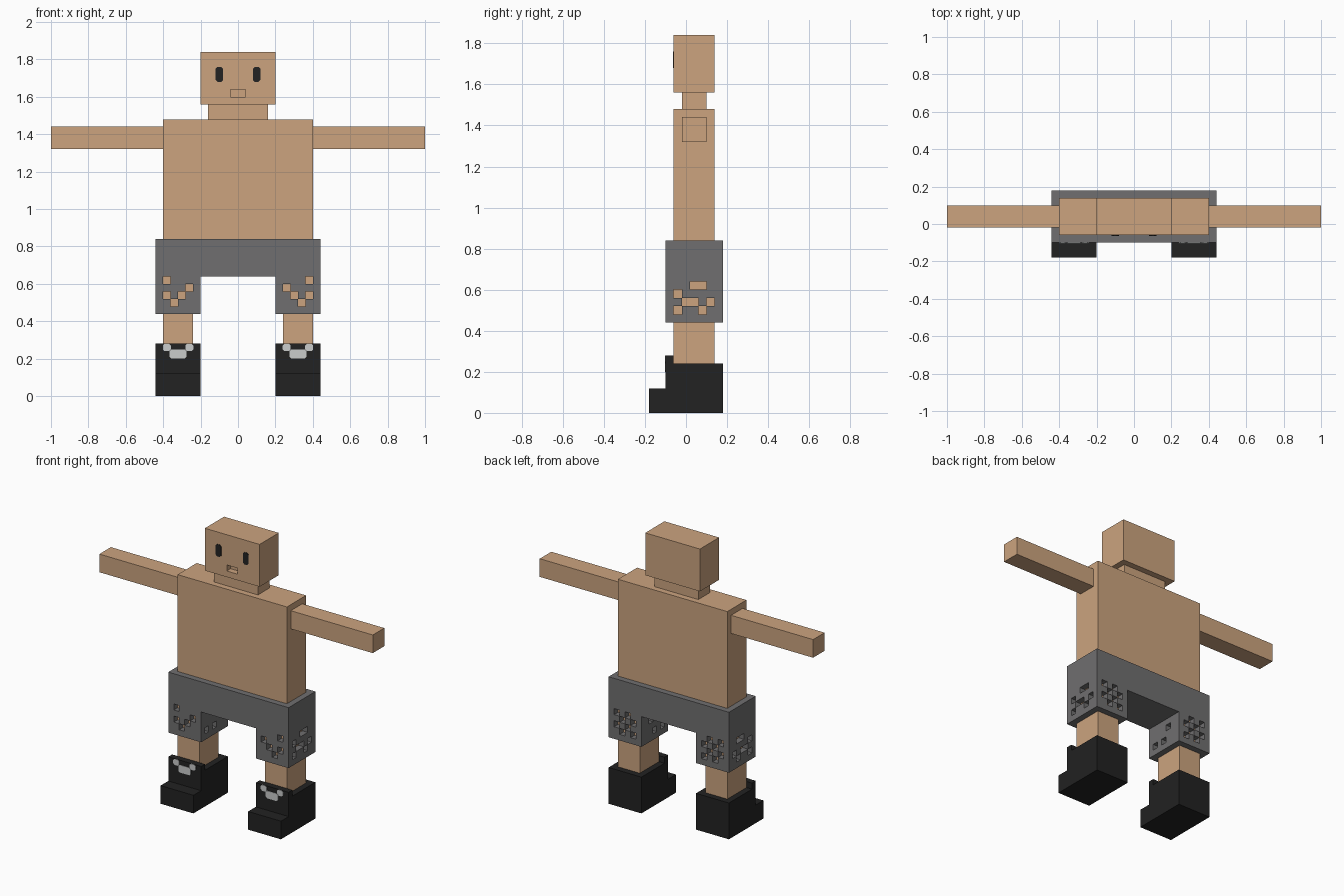
import bpy, bmesh
from itertools import product
from mathutils import Vector

if "Cube" in bpy.data.objects:
    bpy.data.objects.remove(bpy.data.objects["Cube"])

U = 0.04  # block unit


def material(name, srgb):
    m = bpy.data.materials.new(name)
    lin = [((c / 255 + 0.055) / 1.055) ** 2.4 for c in srgb]
    m.diffuse_color = (*lin, 1)
    m.use_nodes = True
    m.node_tree.nodes["Principled BSDF"].inputs["Base Color"].default_value = m.diffuse_color
    return m


SKIN = material("tan skin", (204, 164, 127))
GREY = material("grey cloth", (112, 111, 112))
BLACK = material("black", (34, 34, 34))
LACE = material("light grey", (202, 204, 204))


def finish(name, bm, mat):
    mesh = bpy.data.meshes.new(name)
    bm.to_mesh(mesh)
    bm.free()
    mesh.materials.append(mat)
    ob = bpy.data.objects.new(name, mesh)
    bpy.context.collection.objects.link(ob)
    return ob


def box(name, x, y, z, mat):
    bm = bmesh.new()
    bmesh.ops.create_cube(bm, size=1)
    for v in bm.verts:
        v.co = [a + (c + 0.5) * (b - a) for c, (a, b) in zip(v.co, (x, y, z))]
    return finish(name, bm, mat)


def cells(x, y, z):
    return set(product(range(*x), range(*y), range(*z)))


def blocks(name, solid, core, mat):
    """Skin the outside of a set of unit blocks; faces against the core are left out."""
    bm = bmesh.new()
    for c in solid:
        for axis, side in product(range(3), (0, 1)):
            n = list(c)
            n[axis] += 2 * side - 1
            if tuple(n) in solid or tuple(n) in core:
                continue
            a, b = (axis + 1) % 3, (axis + 2) % 3
            quad = []
            for da, db in ((0, 0), (1, 0), (1, 1), (0, 1)):
                p = list(c)
                p[axis] += side
                p[a] += da
                p[b] += db
                quad.append(bm.verts.new((p[0] * U, p[1] * U - 0.10, p[2] * U)))
            bm.faces.new(quad if side else quad[::-1])
    bmesh.ops.remove_doubles(bm, verts=bm.verts, dist=0.001)
    bmesh.ops.dissolve_limit(bm, angle_limit=0.01, verts=bm.verts, edges=bm.edges)
    return finish(name, bm, mat)


def plate(name, cx, cz, w, h, y, mat, cut=0.01, t=0.003):
    """Thin chamfered plate on a front-facing surface."""
    bm = bmesh.new()
    a, b = w / 2, h / 2
    pts = [(-a + cut, -b), (a - cut, -b), (a, -b + cut), (a, b - cut),
           (a - cut, b), (-a + cut, b), (-a, b - cut), (-a, -b + cut)]
    f = bm.faces.new([bm.verts.new((cx + px, y, cz + pz)) for px, pz in pts])
    ext = bmesh.ops.extrude_face_region(bm, geom=[f])
    for v in ext["geom"]:
        if isinstance(v, bmesh.types.BMVert):
            v.co += Vector((0, -t, 0))
    bmesh.ops.recalc_face_normals(bm, faces=bm.faces)
    return finish(name, bm, mat)


# Upper body
box("torso", (-0.40, 0.40), (-0.06, 0.14), (0.68, 1.48), SKIN)
box("neck", (-0.16, 0.16), (-0.02, 0.10), (1.48, 1.56), SKIN)

# Head with recessed mouth
head = cells((-5, 5), (1, 6), (39, 46)) - cells((-1, 1), (1, 2), (40, 41))
blocks("head", head, set(), SKIN)

# Hole patterns in the trouser legs
front = [(9, 15), (6, 14), (7, 13), (9, 13), (8, 12)]
outer = [(3, 15), (4, 15), (1, 14), (2, 13), (3, 13), (5, 13), (1, 12), (4, 12)]
inner = [(4, 14), (1, 12), (3, 12)]
back = [(i, k) for i in range(6, 10) for k in range(12, 16) if (i + k) % 2 == 0]
holes = ({(i, 0, k) for i, k in front} | {(i, 6, k) for i, k in back}
         | {(10, j, k) for j, k in outer} | {(5, j, k) for j, k in inner})
leg_cloth = cells((5, 11), (0, 7), (11, 16)) - holes
leg_core = cells((6, 10), (1, 6), (11, 17))


def mirrored(s):
    return s | {(-1 - i, j, k) for i, j, k in s}


# Shorts: one block thick around torso and legs
core = cells((-10, 10), (1, 6), (17, 21)) | mirrored(leg_core)
shorts = (cells((-11, 11), (0, 7), (16, 21)) | mirrored(leg_cloth)) - core
blocks("shorts", shorts, core, GREY)

# Paired parts
for side, s in (("left", -1), ("right", 1)):
    def span(a, b):
        return tuple(sorted((s * a, s * b)))

    box(side + "_arm", span(0.40, 1.00), (-0.02, 0.10), (1.32, 1.44), SKIN)
    box(side + "_leg", span(0.24, 0.40), (-0.06, 0.14), (0.20, 0.68), SKIN)
    plate(side + "_eye", s * 0.10, 1.72, 0.04, 0.08, -0.06, BLACK)

    # Boot: toe, foot and raised front tongue
    lo = 5 if s > 0 else -11
    boot = (cells((lo, lo + 6), (-2, 0), (0, 3)) | cells((lo, lo + 6), (0, 7), (0, 6))
            | cells((lo, lo + 6), (0, 1), (6, 7)))
    blocks(side + "_boot", boot, set(), BLACK)

    # Laces
    plate(side + "_lace_low", s * 0.32, 0.225, 0.09, 0.05, -0.10, LACE)
    for tag, x in (("inner", 0.26), ("outer", 0.38)):
        plate(f"{side}_lace_{tag}", s * x, 0.26, 0.044, 0.04, -0.10, LACE)
